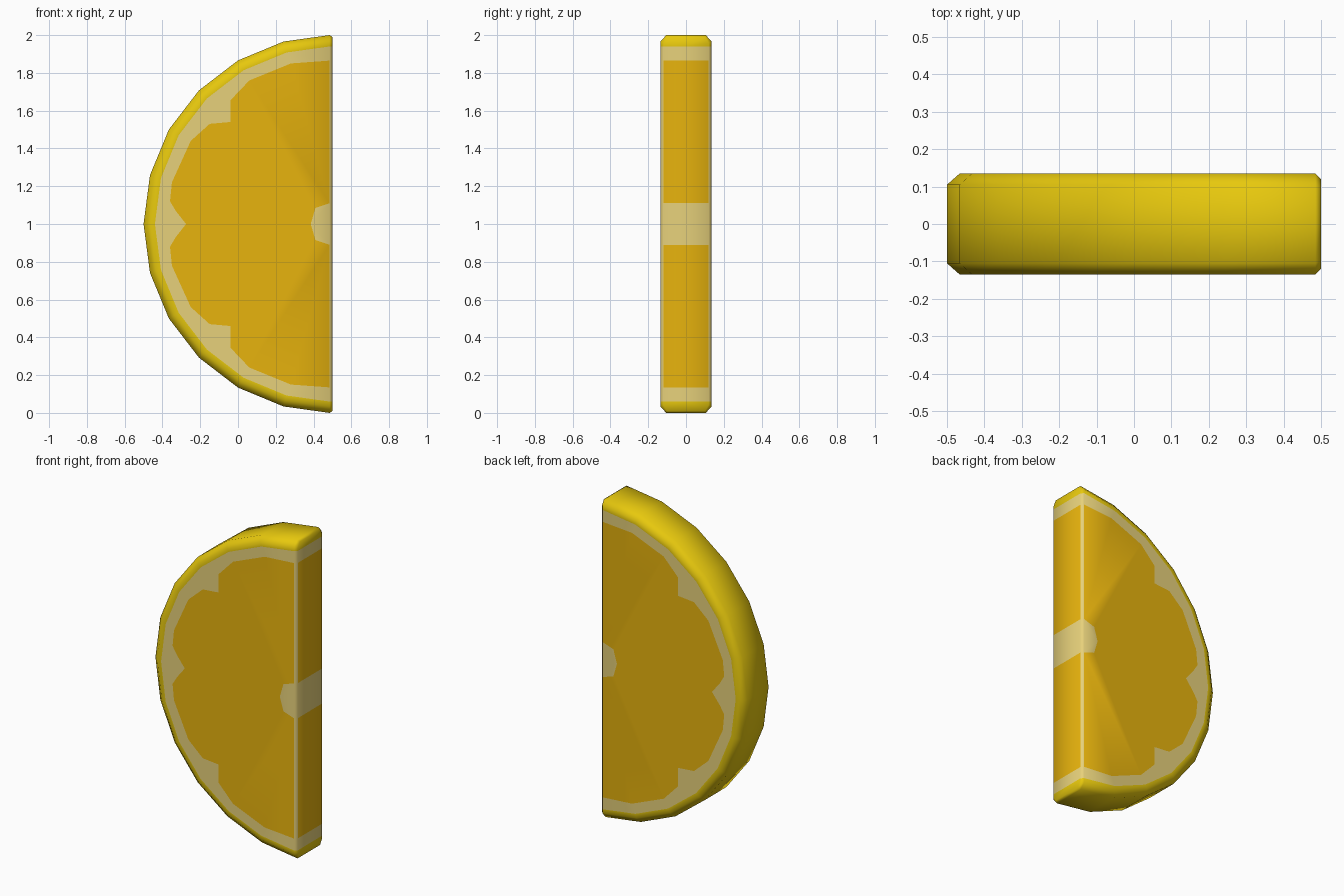
import bpy, bmesh, math
from mathutils import Matrix

if "Cube" in bpy.data.objects:
    bpy.data.objects.remove(bpy.data.objects["Cube"])


def material(name, rgb):
    def lin(c):
        c /= 255
        return c / 12.92 if c <= 0.04045 else ((c + 0.055) / 1.055) ** 2.4
    m = bpy.data.materials.new(name)
    m.diffuse_color = (*[lin(c) for c in rgb], 1)
    m.use_nodes = True
    m.node_tree.nodes["Principled BSDF"].inputs["Base Color"].default_value = m.diffuse_color
    return m


RIND, PITH, PULP = 0, 1, 2
mats = [material("yellow rind", (240, 208, 14)),
        material("pale pith", (244, 221, 130)),
        material("orange pulp", (240, 186, 14))]

# Build one quarter (front, upper; z measured from the middle), then mirror it
bm = bmesh.new()


def face(points, mat):
    f = bm.faces.new([bm.verts.new(p) for p in points])
    f.material_index = mat


CUT, EDGE = 0.5, 0.485        # cut plane, start of its small bevel
Y, YB = -0.135, -0.12         # front plane, bevelled edge of the cut plane

# Rind: chamfered profile swept along the arc
profile = [(1, 0), (1, -0.105), (0.966, Y), (0.94, Y)]


def section(deg):
    a = math.radians(deg)
    pts = [(0.5 + r * math.cos(a), y, r * math.sin(a)) for r, y in profile]
    if deg == 90:
        pts = [(EDGE, y, z) for _, y, z in pts]
    if deg == 180:
        pts = [(x, y, 0) for x, y, _ in pts]
    return pts


arc = [section(d) for d in range(90, 181, 15)]
cap = [(CUT, 0, 0.99), (CUT, -0.1, 0.99), (CUT, YB, 0.958), (CUT, YB, 0.94)]
rows = [cap] + arc
for a, b in zip(rows, rows[1:]):
    for i in range(3):
        face([a[i], b[i], b[i + 1], a[i + 1]], RIND)
face(cap + [(CUT, 0, 0.94)], RIND)

# Front face: scalloped pulp segments, pith band around them, pith core
outline = [(EDGE, 0.865), (0.28, 0.85), (0.06, 0.76), (-0.04, 0.655),
           (-0.04, 0.54), (-0.15, 0.53), (-0.25, 0.44), (-0.35, 0.22),
           (-0.36, 0.12), (-0.33, 0.07), (-0.275, 0)]
core = [(0.385, 0), (0.41, 0.085), (EDGE, 0.11)]


def front(pts):
    return [(x, Y, z) for x, z in pts]


face([s[3] for s in arc] + front(outline[::-1]), PITH)
face(front([outline[0], outline[1], core[2]]), PULP)
face(front(outline[1:] + core), PULP)
face(front(core + [(EDGE, 0)]), PITH)

# Cut face: coloured bands by height, with a pith bevel along the edge
levels = [0, 0.11, 0.865, 0.94]
for z0, z1, mat in zip(levels, levels[1:], (PITH, PULP, PITH)):
    face([(CUT, YB, z0), (CUT, 0, z0), (CUT, 0, z1), (CUT, YB, z1)], mat)
    face([(EDGE, Y, z0), (CUT, YB, z0), (CUT, YB, z1), (EDGE, Y, z1)], PITH)

# Mirror down and to the back, weld, and lift onto the ground
for axis in ((1, 1, -1), (1, -1, 1)):
    dup = bmesh.ops.duplicate(bm, geom=bm.verts[:] + bm.edges[:] + bm.faces[:])
    verts = [g for g in dup["geom"] if isinstance(g, bmesh.types.BMVert)]
    bmesh.ops.transform(bm, matrix=Matrix.Diagonal((*axis, 1)), verts=verts)
bmesh.ops.remove_doubles(bm, verts=bm.verts[:], dist=0.0005)
bmesh.ops.recalc_face_normals(bm, faces=bm.faces[:])
bmesh.ops.translate(bm, vec=(0, 0, 1), verts=bm.verts[:])

mesh = bpy.data.meshes.new("citrus_slice")
bm.to_mesh(mesh)
bm.free()
for m in mats:
    mesh.materials.append(m)
obj = bpy.data.objects.new("citrus_slice", mesh)
bpy.context.collection.objects.link(obj)
bpy.context.view_layer.objects.active = obj
obj.select_set(True)
bpy.ops.object.shade_smooth_by_angle(angle=math.radians(60))
